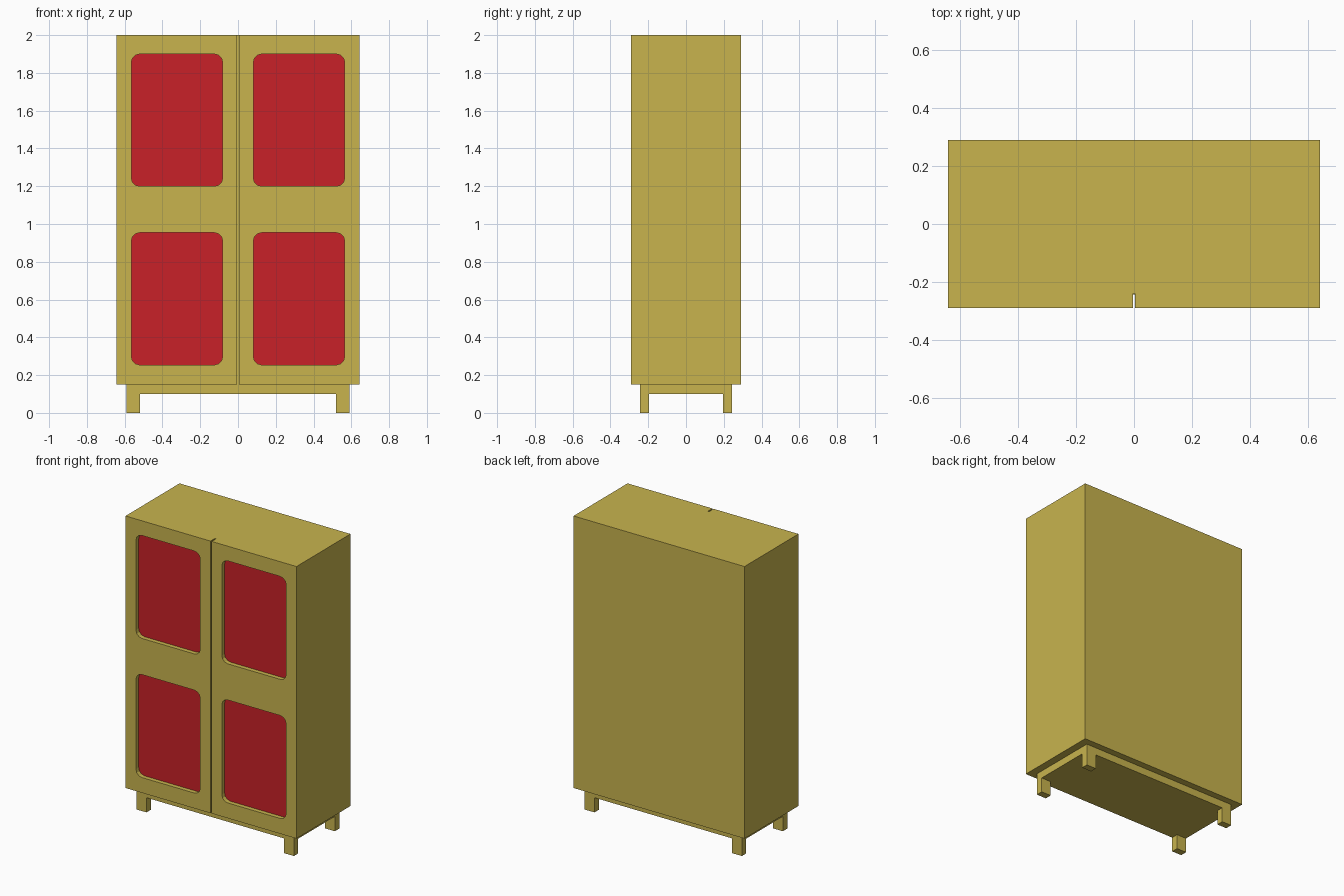
import bpy, bmesh, math

if "Cube" in bpy.data.objects:
    bpy.data.objects.remove(bpy.data.objects["Cube"])

W, D = 0.643, 0.29            # half width and half depth of the cabinet
Z0, Z1 = 0.15, 2.0            # cabinet bottom and top
DOOR_T, GAP = 0.05, 0.004     # door thickness, half of the gap between doors


def material(name, color):
    m = bpy.data.materials.new(name)
    m.diffuse_color = color
    m.use_nodes = True
    m.node_tree.nodes["Principled BSDF"].inputs["Base Color"].default_value = m.diffuse_color
    return m


wood = material("ochre_wood", (0.58, 0.456, 0.076, 1))
red = material("red_panel", (0.58, 0.015, 0.021, 1))


def box(name, lo, hi):
    bpy.ops.mesh.primitive_cube_add(size=1, location=[(a + b) / 2 for a, b in zip(lo, hi)])
    ob = bpy.context.object
    ob.name = name
    ob.scale = [b - a for a, b in zip(lo, hi)]
    bpy.ops.object.transform_apply(location=False, rotation=False, scale=True)
    ob.data.materials.append(wood)
    return ob


def rounded_rect(cx, cz, hw, hh, r, seg=3):
    pts = []
    for k, (sx, sz) in enumerate([(1, 1), (-1, 1), (-1, -1), (1, -1)]):
        for i in range(seg + 1):
            a = math.pi / 2 * (k + i / seg)
            pts.append((cx + sx * (hw - r) + r * math.cos(a),
                        cz + sz * (hh - r) + r * math.sin(a)))
    return pts


def plate(name, outlines, y0, y1, mat):
    """Upright flat plate from an outline plus optional hole outlines."""
    cu = bpy.data.curves.new(name, 'CURVE')
    cu.dimensions, cu.fill_mode, cu.extrude = '2D', 'BOTH', (y1 - y0) / 2
    for pts in outlines:
        sp = cu.splines.new('POLY')
        sp.points.add(len(pts) - 1)
        for p, (x, z) in zip(sp.points, pts):
            p.co = (x, z, 0, 1)
        sp.use_cyclic_u = True
    ob = bpy.data.objects.new(name, cu)
    bpy.context.collection.objects.link(ob)
    ob.location.y = (y0 + y1) / 2
    ob.rotation_euler.x = math.pi / 2
    bpy.ops.object.select_all(action='DESELECT')
    bpy.context.view_layer.objects.active = ob
    ob.select_set(True)
    bpy.ops.object.convert(target='MESH')
    ob = bpy.context.object
    ob.name = name
    bm = bmesh.new()
    bm.from_mesh(ob.data)
    bmesh.ops.remove_doubles(bm, verts=bm.verts, dist=1e-5)
    bmesh.ops.recalc_face_normals(bm, faces=bm.faces)
    for f in bm.faces:
        f.smooth = False
        f.material_index = 0
    bm.to_mesh(ob.data)
    bm.free()
    ob.data.materials.clear()
    ob.data.materials.append(mat)


# Carcass behind the doors
box("carcass", (-W, -D + DOOR_T, Z0), (W, D, Z1))

# Doors with two rounded openings each, filled by recessed red panels
for side, s in (("left", -1), ("right", 1)):
    openings = {lvl: rounded_rect(s * 0.323, cz, 0.242, 0.35, 0.045)
                for lvl, cz in (("lower", 0.604), ("upper", 1.55))}
    frame = [(s * GAP, Z0), (s * W, Z0), (s * W, Z1), (s * GAP, Z1)]
    plate(side + "_door", [frame, *openings.values()], -D, -D + DOOR_T, wood)
    for lvl, pts in openings.items():
        plate(f"{side}_{lvl}_panel", [pts], -D + 0.03, -D + DOOR_T, red)

# Base plinth and four legs flush with its corners
PX, PY = 0.591, 0.244
box("base_plinth", (-PX, -PY, 0.10), (PX, PY, Z0))
for sx, xn in ((-1, "left"), (1, "right")):
    for sy, yn in ((-1, "front"), (1, "back")):
        xs = sorted((sx * PX, sx * (PX - 0.073)))
        ys = sorted((sy * PY, sy * (PY - 0.047)))
        box(f"{yn}_{xn}_leg", (xs[0], ys[0], 0), (xs[1], ys[1], 0.10))
